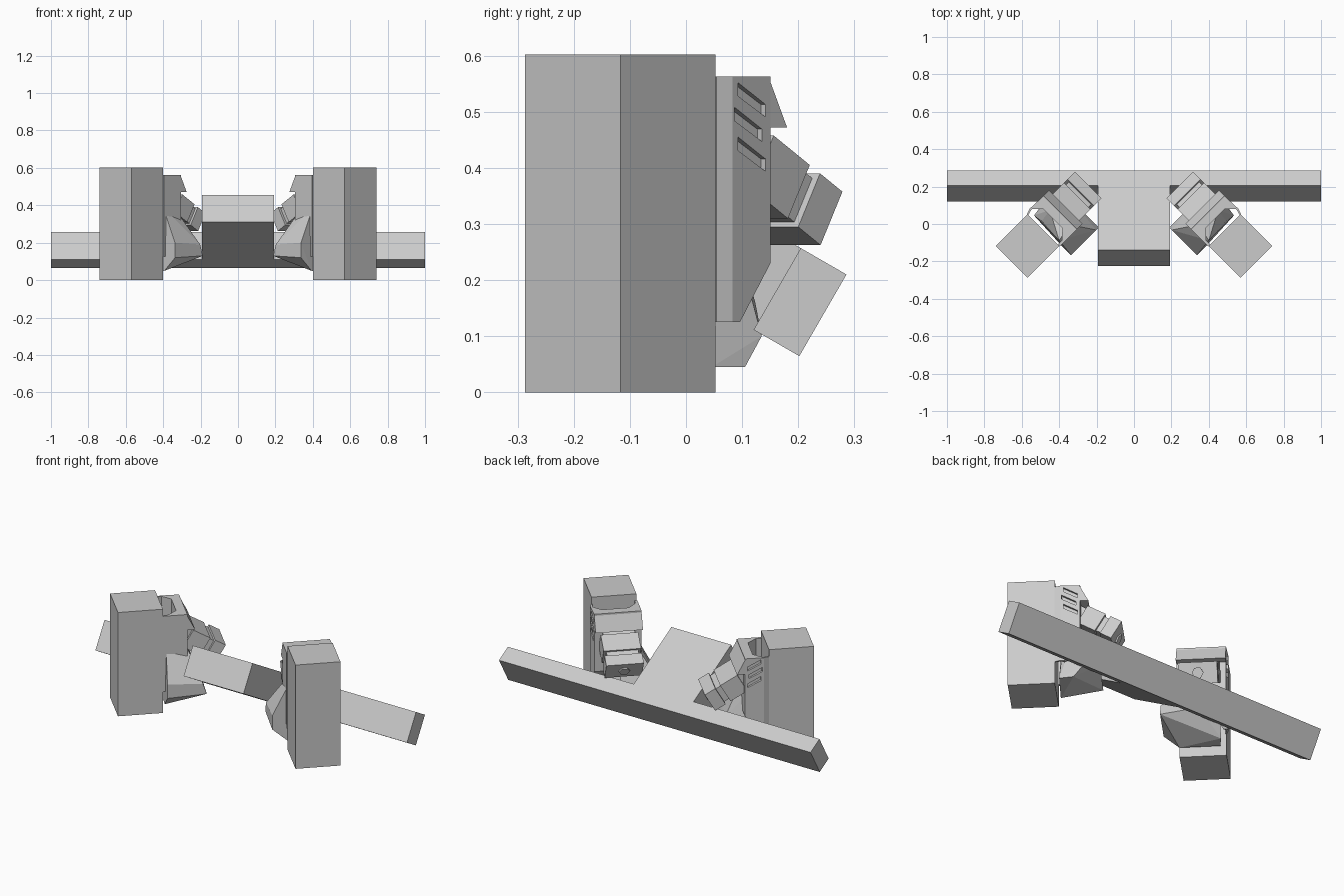
import bpy, bmesh, math
from mathutils import Vector

cube = bpy.data.objects.get("Cube")
if cube:
    bpy.data.objects.remove(cube, do_unlink=True)

grey = bpy.data.materials.new("light grey")
grey.use_nodes = True
grey.diffuse_color = (0.6, 0.6, 0.6, 1)
grey.node_tree.nodes["Principled BSDF"].inputs["Base Color"].default_value = (0.6, 0.6, 0.6, 1)

C30, S30, H = math.cos(math.pi / 6), 0.5, math.sqrt(0.5)


def finish(name, bm):
    bmesh.ops.recalc_face_normals(bm, faces=bm.faces)
    mesh = bpy.data.meshes.new(name)
    bm.to_mesh(mesh)
    bm.free()
    mesh.materials.append(grey)
    obj = bpy.data.objects.new(name, mesh)
    bpy.context.collection.objects.link(obj)
    return obj


def prism(ring_a, ring_b):
    """Solid between two matching rings of points."""
    bm = bmesh.new()
    a = [bm.verts.new(p) for p in ring_a]
    b = [bm.verts.new(p) for p in ring_b]
    bm.faces.new(a)
    bm.faces.new(b)
    for i in range(len(a)):
        j = (i + 1) % len(a)
        bm.faces.new((a[i], a[j], b[j], b[i]))
    bmesh.ops.recalc_face_normals(bm, faces=bm.faces)
    return bm


def tilted(d, h, x):
    """Point d forward along the 30 degree tilt and h down its thickness."""
    return Vector((x, 0.286 - d * C30 - h * S30, 0.21 + d * S30 - h * C30))


def tilted_bar(name, length, half):
    corners = [(0, 0), (length, 0), (length, 0.168), (0, 0.168)]
    finish(name, prism([tilted(d, h, -half) for d, h in corners],
                       [tilted(d, h, half) for d, h in corners]))


tilted_bar("rear_bar", 0.094, 1.0)
tilted_bar("centre_block", 0.492, 0.192)


def build_side(side, label):
    def place(t, n, z):
        """t runs along the pod's inner face, n points away from it."""
        return Vector((side * (0.485 + H * (t - n)), -0.032 + H * (t + n), z))

    def plan(pts, z0, z1):
        return prism([place(t, n, z0) for t, n in pts], [place(t, n, z1) for t, n in pts])

    def across(pts, t0, t1):
        return prism([place(t0, n, z) for n, z in pts], [place(t1, n, z) for n, z in pts])

    # Upright square pod turned 45 degrees
    finish(label + "_pod", plan([(-.12, 0), (.12, 0), (.12, -.24), (-.12, -.24)], 0, 0.602))

    # Open clip sleeve holding the pod, its lower end cut at a slant
    sleeve = [(.122, 0), (.132, .03), (.128, .13), (-.125, .13), (-.125, 0),
              (-.11, 0), (-.11, .03), (-.065, .08), (.08, .08), (.122, .035), (.114, 0)]
    bm = plan(sleeve, 0.125, 0.563)
    low, high = place(0, .05, .125), place(0, .13, .23)
    along = place(1, 0, 0) - place(0, 0, 0)
    normal = (high - low).cross(along).normalized()
    if normal.z > 0:
        normal = -normal
    bmesh.ops.bisect_plane(bm, geom=bm.verts[:] + bm.edges[:] + bm.faces[:],
                           plane_co=low, plane_no=normal, clear_outer=True)
    bmesh.ops.holes_fill(bm, edges=[e for e in bm.edges if e.is_boundary])
    clip = finish(label + "_clip_sleeve", bm)

    # Three slanted grooves on the outer cheek
    for i, (n0, z) in enumerate([(.045, .54), (.036, .496), (.045, .443)]):
        n1 = n0 + .072
        cutter = finish(label + "_groove_cutter",
                        across([(n0, z + .012), (n1, z - .027), (n1, z - .049), (n0, z - .012)],
                               .117, .16))
        cutter.hide_render = True
        cutter.hide_set(True)
        cutter.display_type = 'WIRE'
        cut = clip.modifiers.new("groove", 'BOOLEAN')
        cut.operation = 'DIFFERENCE'
        cut.solver = 'EXACT'
        cut.object = cutter

    # Hooked lip at the top of the clip
    finish(label + "_clip_hook",
           across([(.125, .563), (.172, .472), (.125, .472)], -.125, .128))

    # Lower mount, a faceted convex body
    bm = bmesh.new()
    for p in [(-.2, .01, .12), (-.2, .01, .2), (-.2, .22, .13), (-.2, .2, .19),
              (-.1, .02, .39), (-.08, .12, .39), (.05, .1, .33), (.04, .03, .2),
              (-.12, .01, .05), (.09, .02, .045), (.1, .094, .045), (.1, .136, .1),
              (0, .22, .16), (0, .16, .3)]:
        bm.verts.new(place(*p))
    hull = bmesh.ops.convex_hull(bm, input=bm.verts[:])
    spare = {v for v in hull["geom_interior"] if isinstance(v, bmesh.types.BMVert)}
    bmesh.ops.delete(bm, geom=list(spare), context='VERTS')
    bmesh.ops.dissolve_limit(bm, angle_limit=0.03, verts=bm.verts[:], edges=bm.edges[:])
    finish(label + "_lower_mount", bm)

    # Tilted joint head with collars and a hexagonal bolt
    def head_point(d, h):
        return (.312 + d * C30 + h * S30, .31 - d * S30 + h * C30)

    def head_part(name, d0, d1, half_h, half_t):
        pts = [head_point(d, h) for d, h in
               [(d0, -half_h), (d1, -half_h), (d1, half_h), (d0, half_h)]]
        finish(label + "_" + name, across(pts, -half_t, half_t))

    head_part("joint_neck", -.24, -.01, .045, .085)
    head_part("joint_collar", -.2, -.095, .055, .1)
    head_part("joint_cap", -.065, 0, .055, .1)

    def hexagon(d, r):
        ring = []
        for k in range(6):
            a = k * math.pi / 3
            n, z = head_point(d, r * math.sin(a))
            ring.append(place(r * math.cos(a), n, z))
        return ring

    finish(label + "_joint_bolt", prism(hexagon(-.005, .03), hexagon(.008, .03)))


for side, label in [(1, "left"), (-1, "right")]:
    build_side(side, label)
